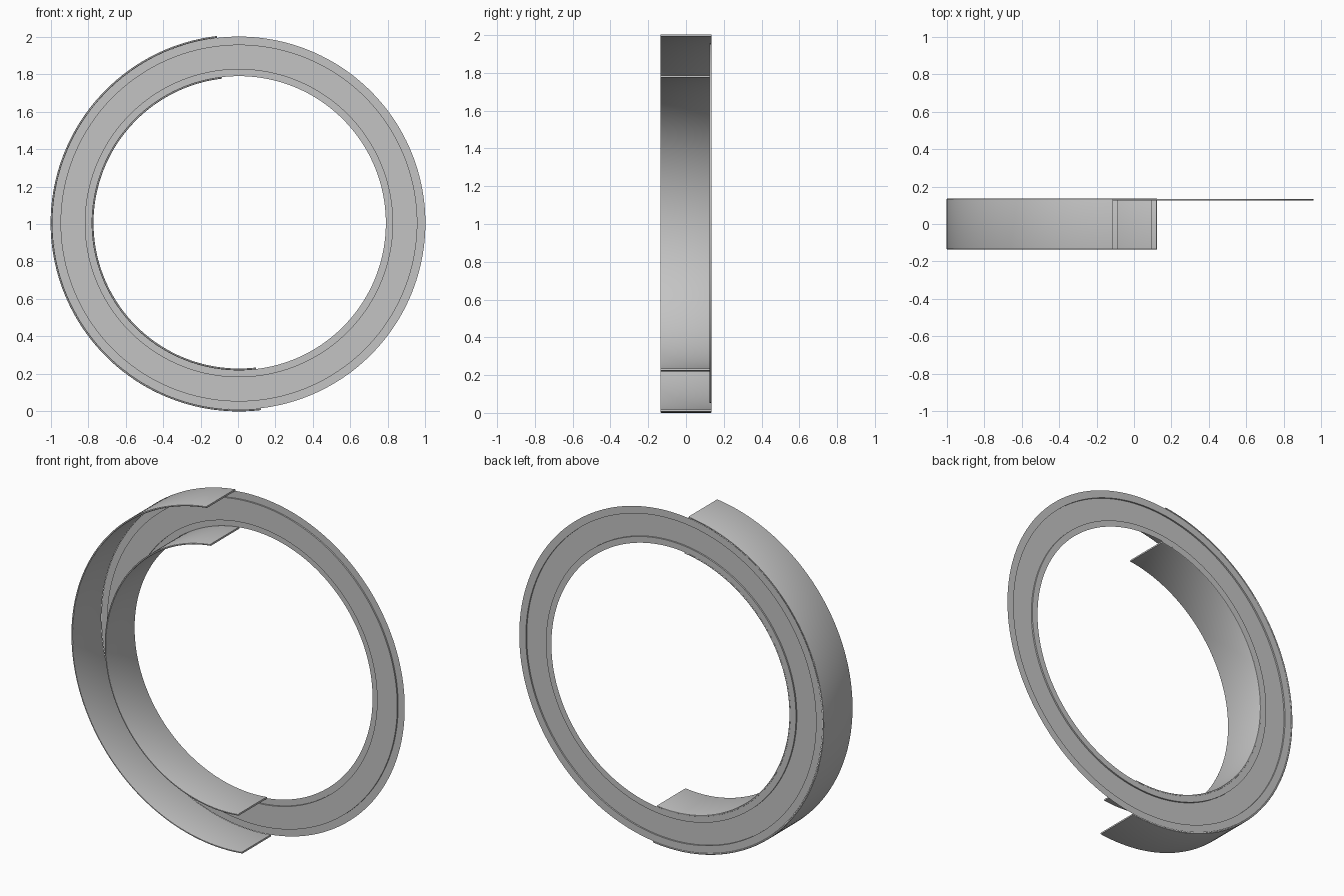
import bpy, bmesh, math

cube = bpy.data.objects.get("Cube")
if cube:
    bpy.data.objects.remove(cube, do_unlink=True)

CX, CZ = 0.005, 1.005        # ring centre
BACK, FRONT = 0.135, -0.135  # depth limits
TILT = math.radians(96.7)    # where the half bands begin

grey = bpy.data.materials.new("plain grey")
grey.use_nodes = True
colour = (0.55, 0.55, 0.55, 1)
grey.diffuse_color = colour
grey.node_tree.nodes["Principled BSDF"].inputs["Base Color"].default_value = colour


def lathe(name, profile, start, sweep, steps, solid):
    """Sweep a (radius, depth) profile round the ring axis."""
    bm = bmesh.new()
    full = sweep >= math.tau - 0.001
    rows = []
    for i in range(steps if full else steps + 1):
        a = start + sweep * i / steps
        rows.append([bm.verts.new((CX + r * math.cos(a), y, CZ + r * math.sin(a)))
                     for r, y in profile])
    n = len(profile)
    for i in range(steps):
        p, q = rows[i], rows[(i + 1) % len(rows)]
        for j in range(n if solid else n - 1):
            k = (j + 1) % n
            bm.faces.new((p[j], p[k], q[k], q[j]))
    if solid and not full:
        bm.faces.new(rows[0])
        bm.faces.new(rows[-1])
    bmesh.ops.recalc_face_normals(bm, faces=bm.faces[:])
    mesh = bpy.data.meshes.new(name)
    bm.to_mesh(mesh)
    bm.free()
    mesh.materials.append(grey)
    obj = bpy.data.objects.new(name, mesh)
    bpy.context.collection.objects.link(obj)
    bpy.ops.object.select_all(action='DESELECT')
    obj.select_set(True)
    bpy.context.view_layer.objects.active = obj
    bpy.ops.object.shade_smooth_by_angle(angle=math.radians(30))
    return obj


def rounded_strip(r0, r1, fillet=0.004, parts=3):
    """Thin rectangle section with rounded corners."""
    corners = [(r1 - fillet, BACK - fillet), (r0 + fillet, BACK - fillet),
               (r0 + fillet, FRONT + fillet), (r1 - fillet, FRONT + fillet)]
    points = []
    for c, (r, y) in enumerate(corners):
        for s in range(parts + 1):
            a = math.pi / 2 * (c + s / parts)
            points.append((r + fillet * math.cos(a), y + fillet * math.sin(a)))
    return points


# Stamped ring: flat rims with a shallow recess between them
recess = BACK - 0.01
rim = BACK - 0.001
lathe("stamped_ring",
      [(0.784, rim), (0.82, rim), (0.82, recess), (0.952, recess), (0.952, rim), (0.995, rim)],
      0, math.tau, 180, False)

# Half bands standing forward from the rims
for name, inner, outer in (("outer_band", 0.995, 1.005), ("inner_band", 0.776, 0.786)):
    lathe(name, rounded_strip(inner, outer), TILT, math.pi, 90, True)
